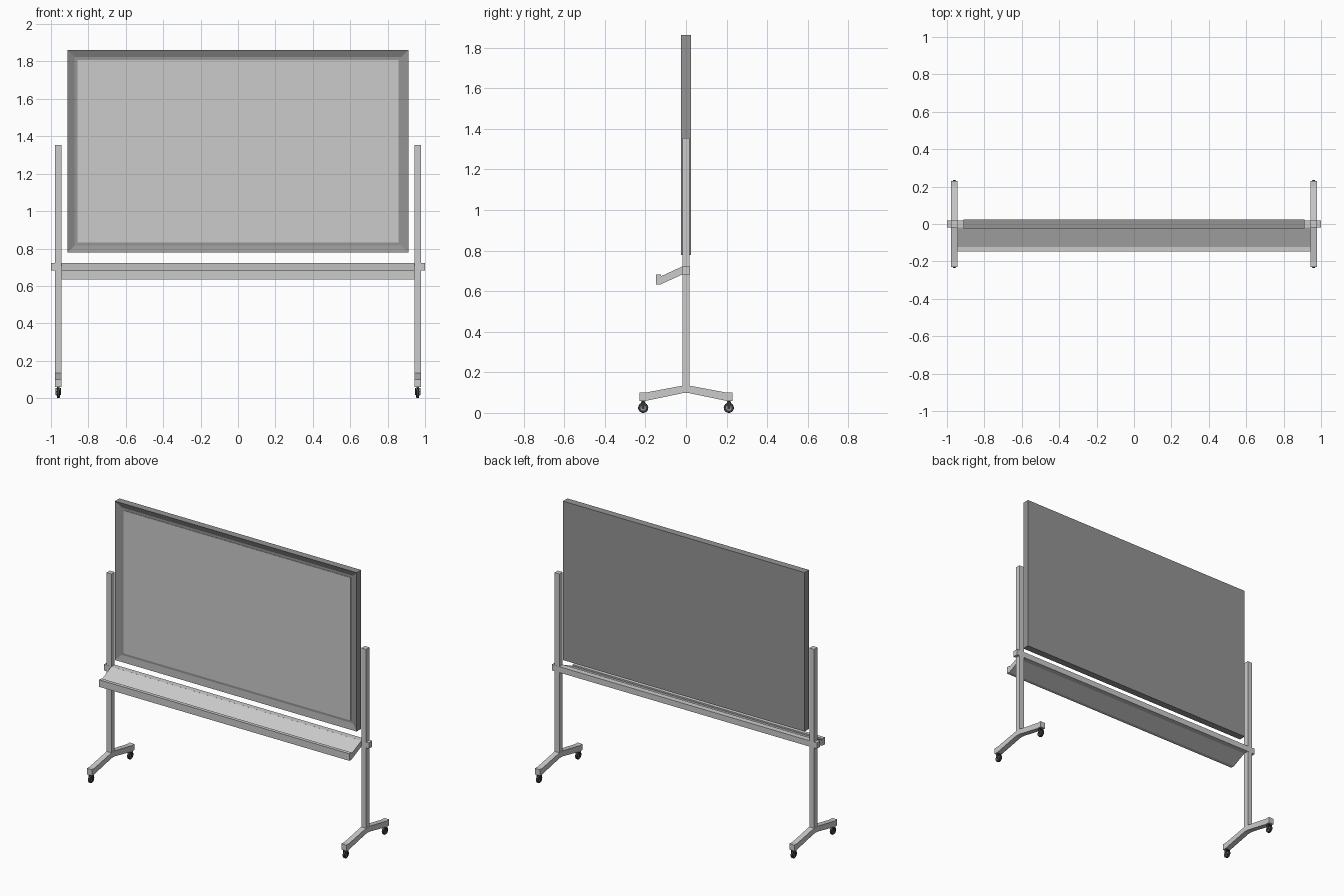
import bpy, bmesh, math
from mathutils import Matrix

if "Cube" in bpy.data.objects:
    bpy.data.objects.remove(bpy.data.objects["Cube"])


def material(name, v):
    m = bpy.data.materials.new(name)
    m.diffuse_color = (v, v, v, 1)
    m.use_nodes = True
    m.node_tree.nodes["Principled BSDF"].inputs["Base Color"].default_value = m.diffuse_color
    return m


DARK = material("dark_grey", 0.3)
BLACK = material("black", 0.04)


def finish(name, bm, mat=None):
    bmesh.ops.recalc_face_normals(bm, faces=bm.faces)
    me = bpy.data.meshes.new(name)
    bm.to_mesh(me)
    bm.free()
    ob = bpy.data.objects.new(name, me)
    bpy.context.collection.objects.link(ob)
    if mat:
        me.materials.append(mat)
    return ob


def box_bm(x0, x1, y0, y1, z0, z1):
    bm = bmesh.new()
    bmesh.ops.create_cube(bm, size=1)
    for v in bm.verts:
        v.co = ((x0 + x1) / 2 + v.co.x * (x1 - x0),
                (y0 + y1) / 2 + v.co.y * (y1 - y0),
                (z0 + z1) / 2 + v.co.z * (z1 - z0))
    return bm


def box(name, *b, mat=None):
    return finish(name, box_bm(*b), mat)


def extrude_x(name, profile, x0, x1, mat=None):
    """Solid from a (y, z) profile swept along x."""
    bm = bmesh.new()
    f = bm.faces.new([bm.verts.new((x0, y, z)) for y, z in profile])
    g = bmesh.ops.extrude_face_region(bm, geom=[f])["geom"]
    for v in g:
        if isinstance(v, bmesh.types.BMVert):
            v.co.x = x1
    return finish(name, bm, mat)


def disc_x(name, x, y, z, r, w, mat=None, bevel=0.0):
    """Cylinder lying along x."""
    bm = bmesh.new()
    m = Matrix.Translation((x, y, z)) @ Matrix.Rotation(math.pi / 2, 4, 'Y')
    bmesh.ops.create_cone(bm, cap_ends=True, segments=24, radius1=r, radius2=r,
                          depth=w, matrix=m)
    if bevel:
        rims = [e for e in bm.edges if abs(e.verts[0].co.x - e.verts[1].co.x) < 1e-5]
        bmesh.ops.bevel(bm, geom=rims, offset=bevel, segments=2, profile=0.5,
                        affect='EDGES')
    return finish(name, bm, mat)


# Board frame: solid back with a recess in the front
bm = box_bm(-0.912, 0.912, -0.024, 0.024, 0.778, 1.862)
bm.normal_update()
front = min(bm.faces, key=lambda f: f.calc_center_median().y)
bmesh.ops.inset_region(bm, faces=[front], thickness=0.055)
for v in front.verts:
    v.co.y += 0.017
finish("board_frame", bm, DARK)

# Writing surface in the recess
box("board_surface", -0.857, 0.857, -0.010, -0.004, 0.833, 1.807)

# Cross bar and tray
box("cross_bar", -1, 1, -0.0185, 0.0185, 0.682, 0.722)
extrude_x("tray", [(-0.018, 0.722), (-0.124, 0.673), (-0.124, 0.682), (-0.148, 0.682),
                   (-0.148, 0.634), (-0.124, 0.634), (-0.018, 0.682)], -0.944, 0.944)

# Foot profile: right half, mirrored to the left
half = [(0.018, 0.134), (0.2, 0.1), (0.23, 0.1), (0.23, 0.059), (0.2, 0.059), (0.018, 0.097)]
foot = half + [(-y, z) for y, z in reversed(half)]

for s, side in ((-1, "left"), (1, "right")):
    x = s * 0.961
    box(f"{side}_post", x - 0.018, x + 0.018, -0.018, 0.018, 0.1, 1.354)
    extrude_x(f"{side}_foot", foot, x - 0.0185, x + 0.0185)
    # Casters
    for t, end in ((-1, "front"), (1, "back")):
        y = t * 0.211
        n = f"{side}_{end}_caster"
        disc_x(n + "_tyre", x, y, 0.025, 0.025, 0.016, BLACK, 0.003)
        disc_x(n + "_hub", x, y, 0.025, 0.014, 0.02, DARK)
        box(n + "_stem", x - 0.006, x + 0.006, y - 0.006, y + 0.006, 0.05, 0.062, mat=BLACK)
        # Fork: top plate and two cheeks
        box(n + "_fork_top", x - 0.014, x + 0.014, y - 0.01, y + 0.01, 0.051, 0.055, mat=BLACK)
        for c in (-1, 1):
            cx = x + c * 0.012
            extrude_x(n + "_fork_cheek", [(y - 0.01, 0.053), (y + 0.01, 0.053),
                                          (y + 0.006, 0.018), (y - 0.006, 0.018)],
                      cx - 0.002, cx + 0.002, BLACK)
